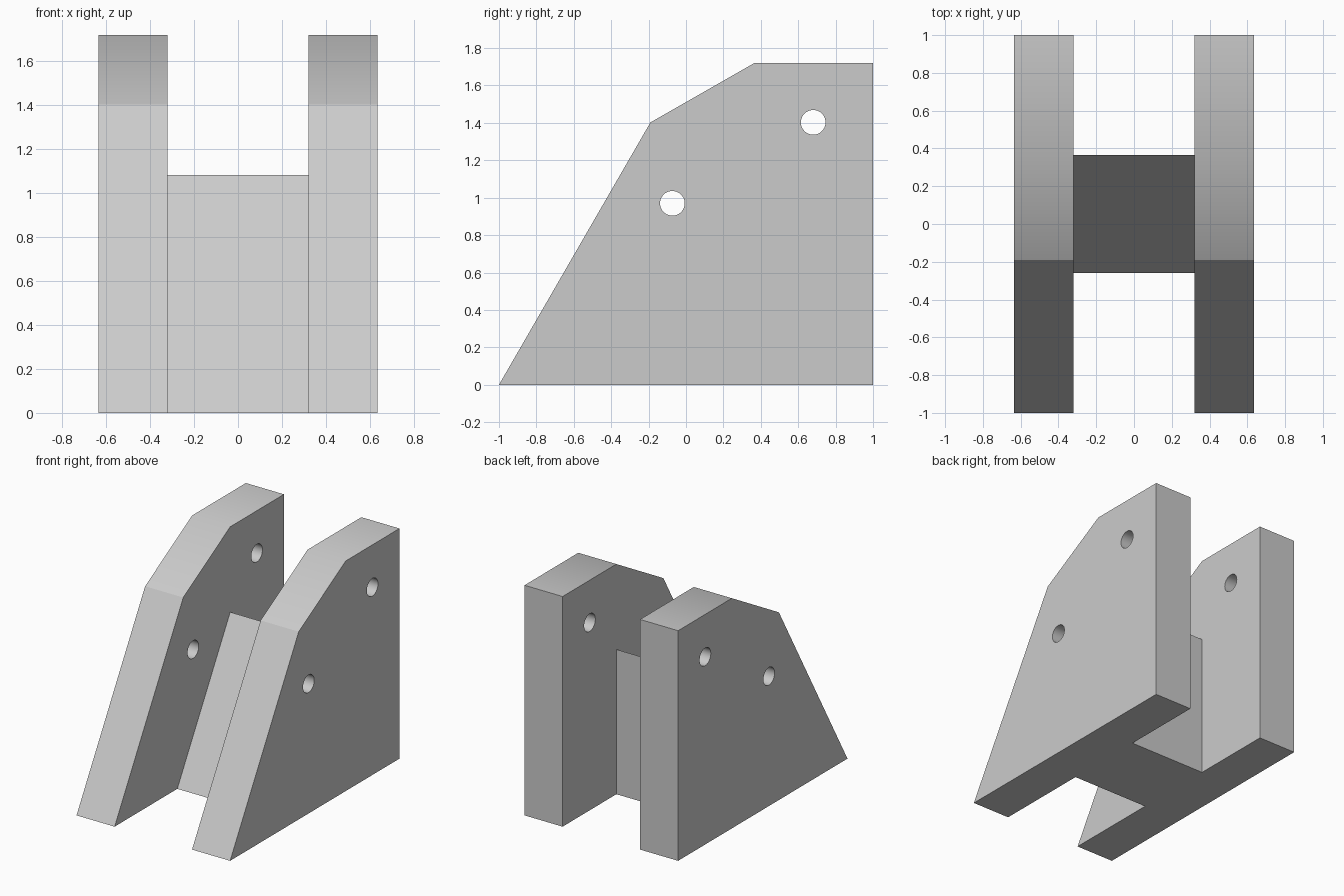
import bpy, bmesh, math
from mathutils import Matrix

cube = bpy.data.objects.get("Cube")
if cube:
    bpy.data.objects.remove(cube, do_unlink=True)

# Single matte grey
grey = bpy.data.materials.new("plain_grey")
grey.use_nodes = True
colour = (0.6, 0.6, 0.6, 1)
grey.diffuse_color = colour
grey.node_tree.nodes["Principled BSDF"].inputs["Base Color"].default_value = colour

INNER, OUTER = 0.32, 0.635
PLATE = [(-1, 0), (1, 0), (1, 1.72), (0.365, 1.72), (-0.19, 1.403)]
WEB = [(-0.26, 0), (0.365, 0), (0.365, 1.082)]
HOLES = [(-0.073, 0.97), (0.68, 1.403)]
HOLE_RADIUS = 0.066


def add_object(name, bm):
    bmesh.ops.recalc_face_normals(bm, faces=bm.faces)
    mesh = bpy.data.meshes.new(name)
    bm.to_mesh(mesh)
    bm.free()
    mesh.materials.append(grey)
    obj = bpy.data.objects.new(name, mesh)
    bpy.context.collection.objects.link(obj)
    return obj


def prism(name, profile, x0, x1):
    """Extrude a side profile (y, z) from x0 to x1."""
    bm = bmesh.new()
    face = bm.faces.new([bm.verts.new((x0, y, z)) for y, z in profile])
    extruded = bmesh.ops.extrude_face_region(bm, geom=[face])["geom"]
    verts = [v for v in extruded if isinstance(v, bmesh.types.BMVert)]
    bmesh.ops.translate(bm, verts=verts, vec=(x1 - x0, 0, 0))
    return add_object(name, bm)


def activate(obj):
    bpy.ops.object.select_all(action='DESELECT')
    obj.select_set(True)
    bpy.context.view_layer.objects.active = obj


# Pin hole cutter: both holes run straight through both plates
bm = bmesh.new()
for y, z in HOLES:
    bmesh.ops.create_cone(
        bm, cap_ends=True, segments=40, radius1=HOLE_RADIUS,
        radius2=HOLE_RADIUS, depth=2,
        matrix=Matrix.Translation((0, y, z)) @ Matrix.Rotation(math.pi / 2, 4, 'Y'))
cutter = add_object("hole_cutter", bm)
cutter.hide_render = True

# Side plates with chamfered tops and drilled holes
for side, sign in (("left", 1), ("right", -1)):
    plate = prism(side + "_side_plate", PLATE, sign * INNER, sign * OUTER)
    activate(plate)
    cut = plate.modifiers.new("holes", 'BOOLEAN')
    cut.operation = 'DIFFERENCE'
    cut.solver = 'EXACT'
    cut.object = cutter
    bpy.ops.object.modifier_apply(modifier=cut.name)
    bpy.ops.object.shade_smooth_by_angle(angle=math.radians(30))
bpy.data.objects.remove(cutter, do_unlink=True)

# Sloped wedge joining the plates
prism("centre_web", WEB, -INNER, INNER)
